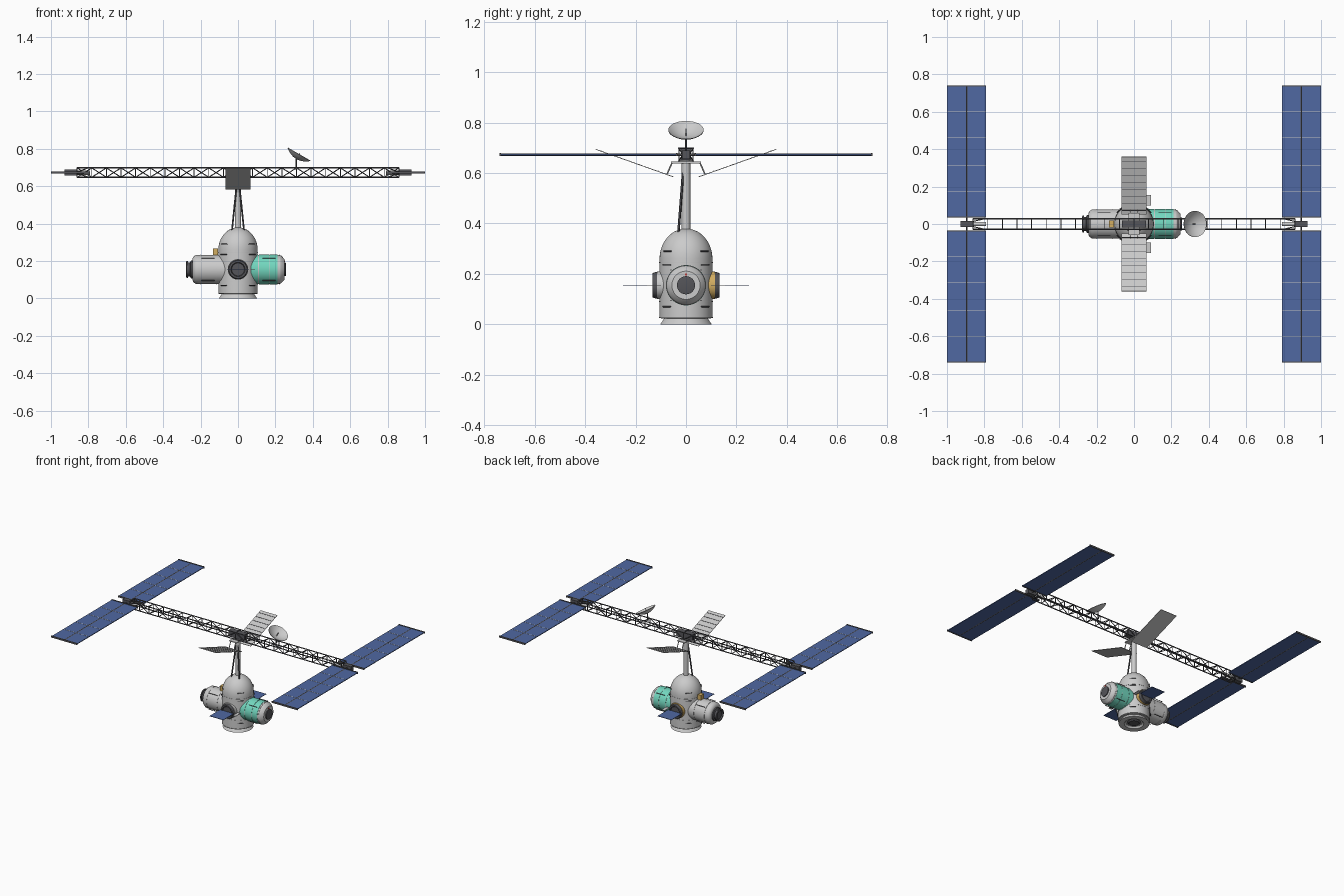
import bpy, bmesh, math
from mathutils import Vector, Matrix

if "Cube" in bpy.data.objects:
    bpy.data.objects.remove(bpy.data.objects["Cube"])


def material(name, color):
    m = bpy.data.materials.new(name)
    m.diffuse_color = (*color, 1)
    m.use_nodes = True
    m.node_tree.nodes["Principled BSDF"].inputs["Base Color"].default_value = m.diffuse_color
    return m


BLUE = material("solar_blue", (0.08, 0.14, 0.36))
TEAL = material("teal", (0.17, 0.68, 0.52))
GOLD = material("gold", (0.65, 0.42, 0.12))
DARK = material("dark_grey", (0.09, 0.09, 0.10))
RED = material("red", (0.6, 0.05, 0.04))


def finish(name, bm, mat=None, smooth=False):
    bmesh.ops.recalc_face_normals(bm, faces=bm.faces)
    me = bpy.data.meshes.new(name)
    bm.to_mesh(me)
    bm.free()
    ob = bpy.data.objects.new(name, me)
    bpy.context.collection.objects.link(ob)
    if mat:
        me.materials.append(mat)
    if smooth:
        bpy.ops.object.select_all(action='DESELECT')
        ob.select_set(True)
        bpy.context.view_layer.objects.active = ob
        bpy.ops.object.shade_smooth_by_angle(angle=math.radians(35))
    return ob


def lathe(name, profile, axis=(0, 0, 1), origin=(0, 0, 0), mat=None, n=48):
    """Spin (radius, height) points round an axis through origin."""
    bm = bmesh.new()
    vs = [bm.verts.new((r, 0, h)) for r, h in profile]
    es = [bm.edges.new(p) for p in zip(vs, vs[1:])]
    bmesh.ops.spin(bm, geom=vs + es, axis=(0, 0, 1), cent=(0, 0, 0),
                   angle=math.tau, steps=n, use_duplicate=False)
    bmesh.ops.remove_doubles(bm, verts=bm.verts, dist=1e-5)
    rot = Vector((0, 0, 1)).rotation_difference(Vector(axis)).to_matrix().to_4x4()
    bm.transform(Matrix.Translation(origin) @ rot)
    return finish(name, bm, mat, True)


def add_bar(bm, a, b, r, n=6):
    a, b = Vector(a), Vector(b)
    m = Matrix.Translation((a + b) / 2) @ (b - a).to_track_quat('Z', 'Y').to_matrix().to_4x4()
    bmesh.ops.create_cone(bm, cap_ends=True, segments=n, radius1=r, radius2=r,
                          depth=(b - a).length, matrix=m)


def bars(name, segs, r, mat=None, n=6):
    bm = bmesh.new()
    for a, b in segs:
        add_bar(bm, a, b, r, n)
    return finish(name, bm, mat, n > 6)


def boxes(name, items, mat=None, tilt=0):
    """Boxes from (centre, size), optionally tilted about x."""
    bm = bmesh.new()
    for c, s in items:
        m = (Matrix.Translation(c) @ Matrix.Rotation(tilt, 4, 'X')
             @ Matrix.Diagonal((*s, 1)))
        bmesh.ops.create_cube(bm, size=1, matrix=m)
    return finish(name, bm, mat)


# Core module with flared base and domed top
dome = [(0.105 * math.cos(t), 0.26 + 0.12 * math.sin(t))
        for t in [math.pi / 2 * i / 10 for i in range(10)]]
lathe("core_module", [(0, 0.012), (0.055, 0.012), (0.065, 0), (0.102, 0), (0.086, 0.024),
                      (0.1, 0.024), (0.105, 0.03)] + dome + [(0, 0.38)])
lathe("base_hatch", [(0, 0.004), (0.035, 0.004), (0.045, 0.013), (0, 0.013)], mat=DARK)
for i, z in enumerate((0.028, 0.09, 0.245)):
    lathe(f"core_seam_{i}", [(0.1, z - 0.002), (0.1065, z - 0.002),
                             (0.1065, z + 0.002), (0.1, z + 0.002)])

# Side modules
ZM = 0.155
C = (0, 0, ZM)
lathe("left_module", [(0, 0.05), (0.078, 0.05), (0.078, 0.21), (0.077, 0.226), (0.068, 0.239),
                      (0.055, 0.244), (0, 0.244)], (-1, 0, 0), C)
lathe("left_docking_port", [(0, 0.24), (0.048, 0.24), (0.048, 0.252), (0.038, 0.256),
                            (0.038, 0.266), (0.045, 0.268), (0.045, 0.276), (0.034, 0.278),
                            (0.028, 0.27), (0, 0.27)], (-1, 0, 0), C, DARK)
lathe("right_module", [(0, 0.05), (0.078, 0.05), (0.078, 0.22), (0.073, 0.232),
                       (0.056, 0.248), (0, 0.248)], (1, 0, 0), C)
lathe("right_end_hatch", [(0, 0.245), (0.036, 0.245), (0.036, 0.255), (0.026, 0.257),
                          (0, 0.257)], (1, 0, 0), C, DARK)
for i, (a, b) in enumerate(((0.07, 0.108), (0.111, 0.165), (0.168, 0.21))):
    lathe(f"teal_band_{i}", [(0.076, a), (0.08, a), (0.08, b), (0.076, b)],
          (1, 0, 0), C, TEAL)
for s, x in ((-1, 0.115), (-1, 0.2), (1, 0.218)):
    lathe("module_seam", [(0.076, x), (0.0795, x), (0.0795, x + 0.003), (0.076, x + 0.003)],
          (s, 0, 0), C)
boxes("beacon", [((0.246, 0, ZM + 0.043), (0.01, 0.009, 0.009))], RED)
boxes("instrument_box", [((-0.121, 0, 0.25), (0.026, 0.036, 0.036))], GOLD)

# Front and back ports with small solar wings
for name, s in (("front", -1), ("back", 1)):
    ax = (0, s, 0)
    lathe(name + "_port", [(0, 0.08), (0.052, 0.08), (0.052, 0.122), (0.048, 0.132),
                           (0.038, 0.132), (0.034, 0.124), (0, 0.124)], ax, C, DARK)
    lathe(name + "_port_collar", [(0.05, 0.085), (0.055, 0.085), (0.055, 0.115),
                                  (0.05, 0.115)], ax, C, GOLD if s > 0 else None)
    boxes(name + "_small_wing", [((0, s * 0.19, ZM), (0.11, 0.12, 0.003))], BLUE)
    boxes(name + "_wing_plate", [((0.078, s * 0.127, ZM), (0.024, 0.056, 0.003))])

# Handrails on modules and core
rails = []
for sy in (-1, 1):
    for x in (-0.16, 0.165):
        for sz in (-1, 1):
            y, z = sy * 0.06, ZM + sz * 0.06
            rails.append(((x - 0.035, y, z), (x + 0.035, y, z)))
for z in (0.07, 0.235, 0.29):
    for k in range(4):
        t0 = math.pi / 4 + k * math.pi / 2
        r = 0.11 if z < 0.28 else 0.106
        p = [(r * math.cos(t0 + d), r * math.sin(t0 + d), z) for d in (-0.2, 0, 0.2)]
        rails += [(p[0], p[1]), (p[1], p[2])]
bars("handrails", rails, 0.0025, DARK)

# Mast and bracing struts
bars("mast", [((0, 0, 0.36), (0, 0, 0.655))], 0.017, n=24)
bars("mast_struts", [((s * 0.032, -0.03, 0.365), (s * 0.008, -0.012, 0.6)) for s in (-1, 1)],
     0.005, DARK)

# Long lattice truss
L, N, Y0, Z0, Z1 = 0.86, 22, 0.028, 0.648, 0.698
corners = [(-Y0, Z0), (Y0, Z0), (Y0, Z1), (-Y0, Z1)]
bars("truss_rails", [((-L, y, z), (L, y, z)) for y, z in corners], 0.0042, DARK)
lattice = []
for i in range(N + 1):
    x = -L + 2 * L * i / N
    for k in range(4):
        a, b = corners[k], corners[(k + 1) % 4]
        lattice.append(((x, *a), (x, *b)))
        if i < N and k % 2:
            p, q = (a, b) if i % 2 else (b, a)
            lattice.append(((x, *p), (x + 2 * L / N, *q)))
bars("truss_lattice", lattice, 0.0027, DARK)
boxes("truss_hub", [((0, 0, 0.673), (0.13, 0.04, 0.044))], DARK)
boxes("hub_plate", [((0, 0, 0.642), (0.06, 0.12, 0.006))])

# Sloped radiators either side of the hub
for name, s in (("front", -1), ("back", 1)):
    tilt = s * math.atan2(0.11, 0.31)
    d = Vector((0, s * 0.31, 0.11)).normalized()
    up = Vector((0, -s * 0.11, 0.31)).normalized()
    mid = Vector((0, s * 0.205, 0.64))
    boxes(name + "_radiator", [(mid, (0.136, 0.328, 0.003))], None, tilt)
    boxes(name + "_radiator_ribs", [(mid + d * (-0.14 + 0.04 * i) + up * 0.002,
                                     (0.13, 0.003, 0.002)) for i in range(8)], DARK, tilt)
    bars(name + "_radiator_arm", [((x, s * 0.055, 0.642), (x, s * 0.075, 0.596))
                                  for x in (-0.02, 0.02)], 0.003)

# Solar arrays at both truss ends
for side, sx in (("left", -1), ("right", 1)):
    xc, zc = sx * 0.895, 0.673
    boxes(side + "_rotary_joint", [((sx * 0.895, 0, zc), (0.065, 0.032, 0.034))], DARK)
    bars(side + "_joint_shaft", [((sx * 0.79, 0, zc), (sx * 0.87, 0, zc))], 0.012, n=16)
    bars(side + "_joint_braces", [((sx * 0.8, y, z), (sx * 0.87, y * 0.4, zc))
                                  for y, z in corners], 0.003, DARK)
    for end, sy in (("front", -1), ("back", 1)):
        n = f"{side}_{end}_"
        boxes(n + "solar_panel", [((xc + k * 0.0535, sy * 0.387, zc), (0.101, 0.7, 0.005))
                                  for k in (-1, 1)], BLUE)
        boxes(n + "panel_lines", [((xc, sy * y, zc + 0.0025), (0.206, 0.003, 0.002))
                                  for y in (0.175, 0.315, 0.46, 0.6)])
        boxes(n + "panel_end_bars", [((xc, sy * y, zc), (0.21, 0.006, 0.012))
                                     for y in (0.037, 0.737)], DARK)
        bars(n + "panel_mast", [((xc, sy * 0.01, zc), (xc, sy * 0.74, zc))], 0.005, DARK)

# Dish antenna
ax = Vector((0.5, 0, 0.866))
o = Vector((0.312, 0, 0.745))
bowl = [(0.07 * i / 8, 0.028 * (i / 8) ** 2) for i in range(9)]
lathe("dish", bowl + [(r, h + 0.003) for r, h in reversed(bowl)], ax, o)
bars("dish_post", [((0.31, 0, 0.69), o)], 0.004, DARK)
bars("dish_feed", [(o, o + ax * 0.035)], 0.003)
